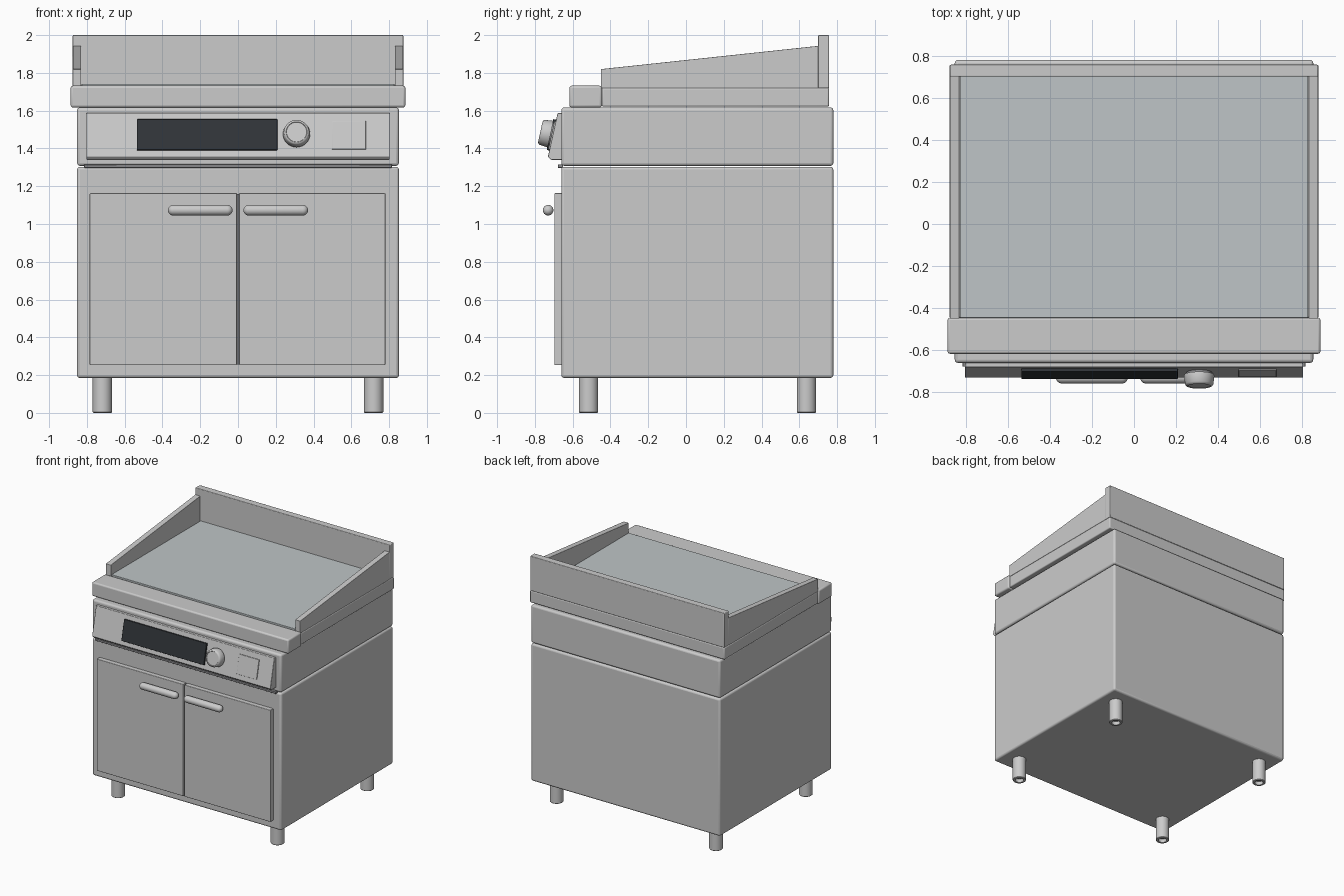
import bpy, bmesh, math
from mathutils import Matrix, Vector

if "Cube" in bpy.data.objects:
    bpy.data.objects.remove(bpy.data.objects["Cube"])

TILT = math.atan2(0.05, 0.23)          # lean of the control panel


def material(name, col):
    m = bpy.data.materials.new(name)
    m.diffuse_color = (*col, 1)
    m.use_nodes = True
    m.node_tree.nodes["Principled BSDF"].inputs["Base Color"].default_value = m.diffuse_color
    return m


DARK = material("dark_glass", (0.03, 0.035, 0.04))
STEEL = material("plate_steel", (0.52, 0.56, 0.57))
SHADOW = material("shadow_grey", (0.25, 0.25, 0.26))


def finish(name, bm, bevel=0, mat=None, seg=3):
    bmesh.ops.recalc_face_normals(bm, faces=bm.faces)
    me = bpy.data.meshes.new(name)
    bm.to_mesh(me)
    bm.free()
    ob = bpy.data.objects.new(name, me)
    bpy.context.collection.objects.link(ob)
    if mat:
        me.materials.append(mat)
    if bevel:
        b = ob.modifiers.new("bevel", "BEVEL")
        b.width, b.segments, b.limit_method = bevel, seg, "ANGLE"
    bpy.ops.object.select_all(action="DESELECT")
    bpy.context.view_layer.objects.active = ob
    ob.select_set(True)
    bpy.ops.object.shade_smooth_by_angle(angle=math.radians(35))
    return ob


def box(name, x, y, z, bevel=0, mat=None):
    bm = bmesh.new()
    bmesh.ops.create_cube(bm, size=1)
    for v in bm.verts:
        v.co = [lo + (c + 0.5) * (hi - lo) for c, (lo, hi) in zip(v.co, (x, y, z))]
    return finish(name, bm, bevel, mat)


def extrude_x(name, yz, x0, x1, bevel=0):
    bm = bmesh.new()
    f = bm.faces.new([bm.verts.new((x0, y, z)) for y, z in yz])
    r = bmesh.ops.extrude_face_region(bm, geom=[f])
    for v in r["geom"]:
        if isinstance(v, bmesh.types.BMVert):
            v.co.x = x1
    return finish(name, bm, bevel)


def lathe(name, rz, matrix, seg=40, mat=None):
    bm = bmesh.new()
    vs = [bm.verts.new((r, 0, z)) for r, z in rz]
    es = [bm.edges.new(p) for p in zip(vs, vs[1:])]
    bmesh.ops.spin(bm, geom=vs + es, axis=(0, 0, 1), cent=(0, 0, 0),
                   angle=math.tau, steps=seg)
    bmesh.ops.remove_doubles(bm, verts=bm.verts, dist=1e-5)
    ob = finish(name, bm, 0, mat)
    ob.matrix_world = matrix
    return ob


# cabinet body
box("cabinet", (-.852, .852), (-.66, .78), (.185, 1.303), .015)
box("upper_housing", (-.852, .852), (-.66, .78), (1.308, 1.617), .015)
box("drip_strip", (-.815, .815), (-.678, -.65), (1.297, 1.315), .003, SHADOW)

# cooking top: front rail, base slab, plate and splash guards
box("front_rail", (-.886, .886), (-.617, -.445), (1.617, 1.732), .012)
box("top_slab", (-.877, .877), (-.446, .757), (1.622, 1.72), .008)
box("cooking_plate", (-.828, .828), (-.446, .703), (1.70, 1.742), .003, STEEL)
box("back_splash", (-.875, .875), (.70, .757), (1.719, 2.0), .005)
side = [(-.45, 1.719), (.701, 1.719), (.701, 1.943), (-.45, 1.82)]
for s, n in ((-1, "left"), (1, "right")):
    extrude_x(n + "_splash", side, s * .83, s * .875, .002)

# doors and round bar handles
box("door_gap", (-.01, .01), (-.668, -.65), (.255, 1.16), 0, SHADOW)
box("left_door", (-.785, -.006), (-.697, -.655), (.253, 1.163), .004)
box("right_door", (.006, .78), (-.697, -.655), (.253, 1.163), .004)
R, H = .028, .171
arc = [(R * math.cos(a), R * math.sin(a)) for a in
       [math.radians(90 - 15 * i) for i in range(7)]]
capsule = [(r, z + H - R) for r, z in arc] + [(r, -z - H + R) for r, z in arc[::-1]]
for s, n in ((-1, "left"), (1, "right")):
    lathe(n + "_handle", capsule, Matrix.Translation((s * .2, -.73, 1.073))
          @ Matrix.Rotation(math.pi / 2, 4, "Y"), 24)

# leaning control panel
extrude_x("control_panel", [(-.65, 1.587), (-.68, 1.587), (-.731, 1.357),
                            (-.715, 1.34), (-.65, 1.34)], -.803, .803, .004)
panel = Matrix.Translation((0, -.7045, 1.475)) @ Matrix.Rotation(-TILT, 4, "X")


def on_panel(ob):
    ob.matrix_world = panel


on_panel(box("display", (-.535, .208), (-.015, .02), (-.088, .079), .003, DARK))
on_panel(box("square_switch", (.497, .677), (-.007, .02), (-.083, .071), .003))

# knob with collar
knob = panel @ Matrix.Translation((.31, 0, -.002)) @ Matrix.Rotation(math.pi / 2, 4, "X")
lathe("knob_collar", [(0, -.01), (.06, -.01), (.06, .016), (0, .016)], knob, 40, SHADOW)
lathe("knob", [(0, .012), (.071, .012), (.072, .018), (.067, .058), (.062, .065),
               (.055, .068), (.053, .065), (0, .065)], knob, 48)

# round feet with a hollow at the bottom
foot = [(0, .20), (.051, .20), (.051, .004), (.047, 0), (.032, 0), (.032, .03), (0, .03)]
for sx, n in ((-1, "left"), (1, "right")):
    for y, m in ((-.516, "front"), (.638, "back")):
        lathe(f"{m}_{n}_leg", foot, Matrix.Translation((sx * .718, y, 0)), 32)
